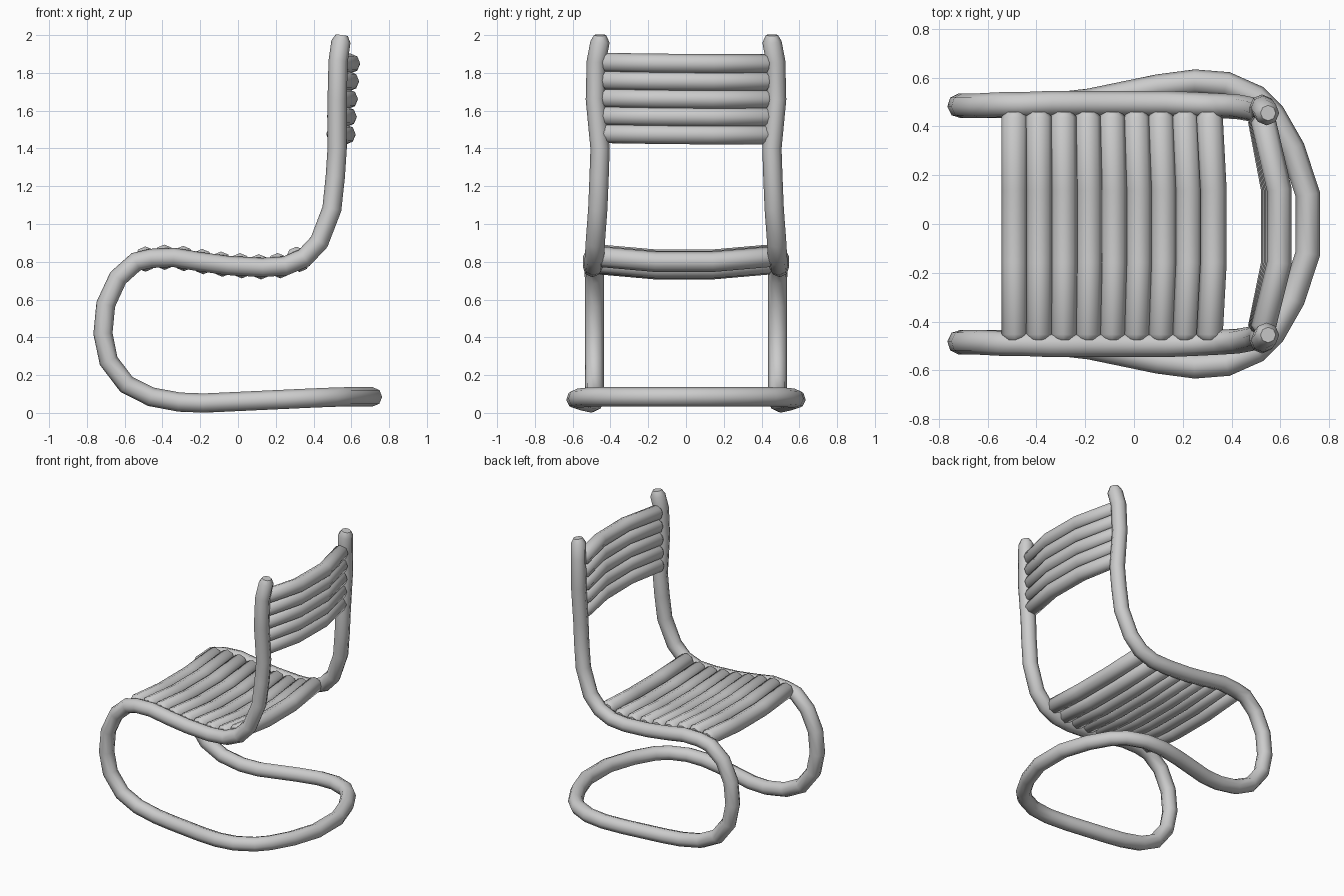
import bpy

TUBE_R = 0.051


def tube(name, pts, r=TUBE_R):
    """Eight-sided tube along a polyline, with small rounded ends."""
    cu = bpy.data.curves.new(name, 'CURVE')
    cu.dimensions = '3D'
    cu.bevel_depth = r
    cu.bevel_resolution = 2
    cu.use_fill_caps = True
    sp = cu.splines.new('POLY')
    sp.points.add(len(pts) - 1)
    for p, co in zip(sp.points, pts):
        p.co = (*co, 1)
        p.radius = 1
    sp.points[0].radius = sp.points[-1].radius = 0.62
    ob = bpy.data.objects.new(name, cu)
    bpy.context.collection.objects.link(ob)
    bpy.ops.object.select_all(action='DESELECT')
    ob.select_set(True)
    bpy.context.view_layer.objects.active = ob
    bpy.ops.object.convert(target='MESH')
    bpy.ops.object.shade_smooth_by_angle(angle=0.85)
    return bpy.context.object


# Continuous frame: one side from post top down to the rear of the base
side = [
    (0.55, 0.455, 2.0), (0.545, 0.455, 1.965), (0.53, 0.475, 1.86),
    (0.525, 0.48, 1.66), (0.525, 0.455, 1.4), (0.515, 0.46, 1.25),
    (0.497, 0.467, 1.08), (0.43, 0.48, 0.905), (0.35, 0.485, 0.82),
    (0.25, 0.49, 0.778), (0.13, 0.495, 0.77), (-0.05, 0.495, 0.78),
    (-0.2, 0.495, 0.8), (-0.34, 0.495, 0.823), (-0.46, 0.49, 0.818),
    (-0.54, 0.49, 0.8), (-0.635, 0.485, 0.715), (-0.7, 0.485, 0.575),
    (-0.715, 0.485, 0.42), (-0.685, 0.485, 0.275), (-0.59, 0.485, 0.15),
    (-0.46, 0.485, 0.085), (-0.31, 0.49, 0.057), (-0.18, 0.505, 0.052),
    (0.1, 0.563, 0.065), (0.25, 0.583, 0.072), (0.38, 0.573, 0.078),
    (0.5, 0.52, 0.083), (0.57, 0.45, 0.085), (0.65, 0.31, 0.085),
    (0.713, 0.12, 0.085),
]
frame_path = side + [(x, -y, z) for x, y, z in reversed(side)]
tube("tubular_frame", frame_path)


def seat_height(x):
    seat = sorted((p[0], p[2]) for p in side[8:16])
    for (x0, z0), (x1, z1) in zip(seat, seat[1:]):
        if x0 <= x <= x1:
            return z0 + (z1 - z0) * (x - x0) / (x1 - x0)
    return 0.8


# Seat slats, sagging slightly in the middle
for i in range(9):
    x = -0.49 + 0.1 * i + 0.002 * i
    z = seat_height(x) + 0.016
    bow = 0.002 * i
    tube(f"seat_slat_{i + 1}", [
        (x - bow, -0.475, z), (x - bow, -0.455, z), (x, -0.16, z - 0.026),
        (x, 0.14, z - 0.026), (x - bow, 0.44, z), (x - bow, 0.46, z)], 0.054)

# Back slats, bowed rearwards
for i in range(5):
    z = 1.475 + 0.094 * i
    x = 0.515 + 0.003 * i
    m = 0.572 + 0.006 * i
    tube(f"back_slat_{i + 1}", [
        (x, -0.445, z + 0.004), (x + 0.003, -0.425, z + 0.004),
        (m, -0.16, z), (m, 0.14, z - 0.003),
        (x + 0.003, 0.425, z - 0.002), (x, 0.445, z - 0.002)], 0.051)
